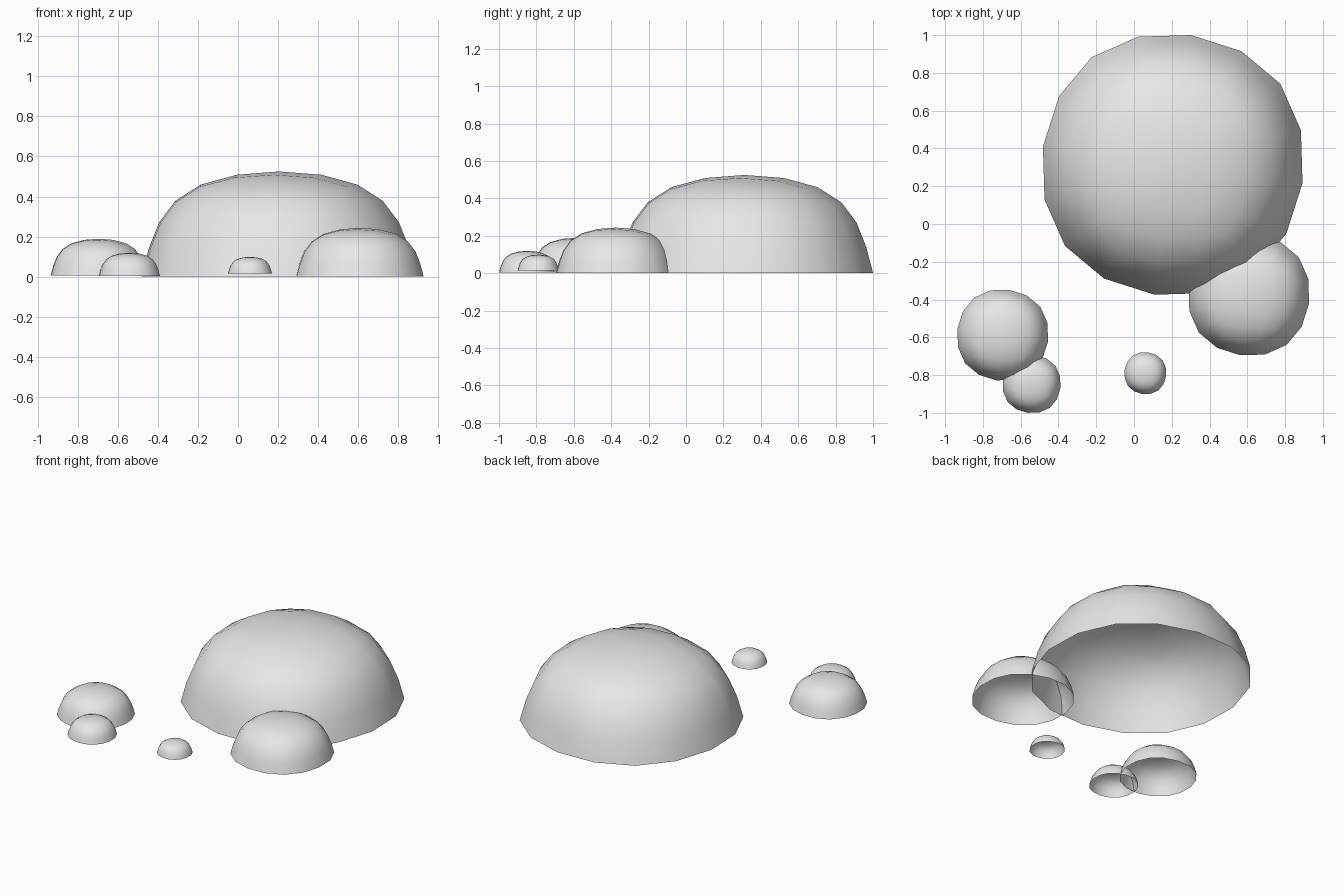
import bpy
import bmesh
import math

cube = bpy.data.objects.get("Cube")
if cube:
    bpy.data.objects.remove(cube, do_unlink=True)

# One plain grey for every dome
grey = bpy.data.materials.new("light_grey")
grey.use_nodes = True
colour = (0.8, 0.8, 0.8, 1.0)
grey.diffuse_color = colour
grey.node_tree.nodes["Principled BSDF"].inputs["Base Color"].default_value = colour

HALF_WIDTH, HEIGHT, TAPER = 0.757, 0.571, 0.8


def add_dome(name, location, size):
    """Open-bottomed tapered box, rounded into a dome by subdivision."""
    bm = bmesh.new()
    bmesh.ops.create_cube(bm, size=2)
    bottom = [f for f in bm.faces if f.normal.z < -0.5]
    bmesh.ops.delete(bm, geom=bottom, context='FACES_ONLY')
    for v in bm.verts:
        top = v.co.z > 0
        width = size * HALF_WIDTH * (TAPER if top else 1)
        v.co.x *= width
        v.co.y *= width
        v.co.z = size * HEIGHT if top else 0
    for f in bm.faces:
        f.smooth = True
    mesh = bpy.data.meshes.new(name)
    bm.to_mesh(mesh)
    bm.free()
    mesh.materials.append(grey)
    dome = bpy.data.objects.new(name, mesh)
    dome.location = location
    dome.rotation_euler.z = math.radians(-8)
    bpy.context.collection.objects.link(dome)
    rounding = dome.modifiers.new("rounding", 'SUBSURF')
    rounding.levels = rounding.render_levels = 2


# Large dome with a smaller one merging into its side
add_dome("large_dome", (0.205, 0.313, 0), 1)
add_dome("side_dome", (0.608, -0.376, 0), 0.464)

# Pair of small domes and a lone one
add_dome("small_dome", (-0.695, -0.588, 0.006), 0.349)
add_dome("small_dome_neighbour", (-0.542, -0.847, 0.003), 0.222)
add_dome("tiny_dome", (0.06, -0.79, 0.015), 0.16)
